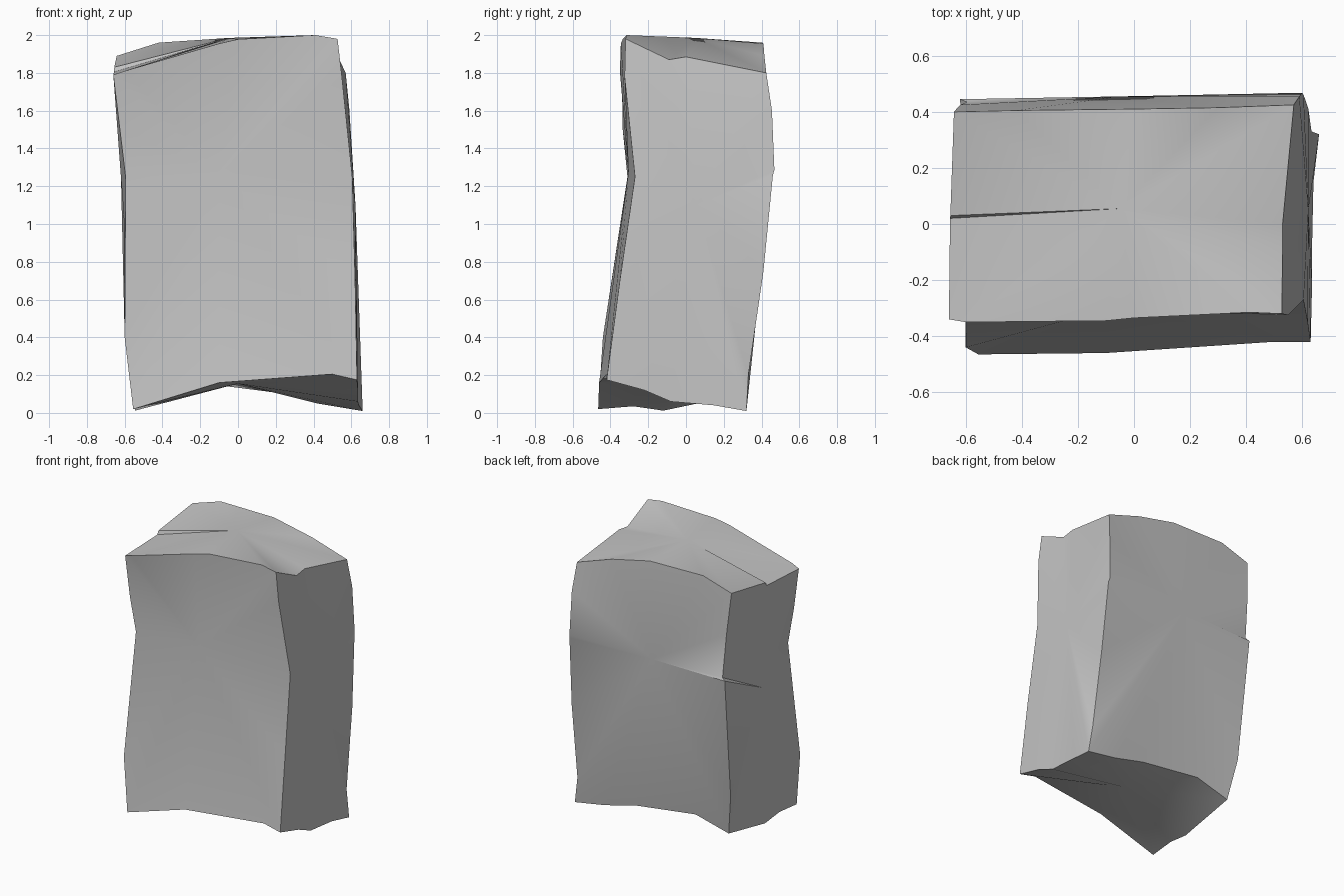
import bpy
import bmesh
import math
from mathutils import Vector

default_cube = bpy.data.objects.get("Cube")
if default_cube:
    bpy.data.objects.remove(default_cube, do_unlink=True)


def make_material(name, colour):
    material = bpy.data.materials.new(name)
    material.use_nodes = True
    material.diffuse_color = colour
    material.node_tree.nodes["Principled BSDF"].inputs["Base Color"].default_value = colour
    return material


# Eight corners of the block: lower ring a-d, upper ring e-h,
# each ring running front right, front left, back left, back right
corners = {
    "a": (-.555, -.465, .02),
    "b": (.63, -.42, .175),
    "c": (.66, .32, .01),
    "d": (-.55, .3, .1),
    "e": (-.66, -.34, 1.79),
    "f": (.527, -.32, 1.98),
    "g": (.57, .425, 1.8),
    "h": (-.642, .4, 1.89),
}

# Chipped edges: points between two corners, in the order of the key
edges = {
    # lower rim
    "ab": [(-.1, -.46, .16), (.5, -.42, .205)],
    "bc": [(.635, -.22, .12), (.635, -.08, .06), (.64, .15, .04)],
    "cd": [(.42, .315, .05), (.18, .31, .11), (-.29, .305, .17)],
    "da": [(-.545, -.12, .012), (-.55, -.28, .035)],
    # upper rim
    "ef": [(-.6, -.35, 1.81), (-.1, -.345, 1.955), (0, -.335, 1.978), (.41, -.315, 2)],
    "fg": [(.53, -.09, 1.87), (.53, 0, 1.885)],
    "gh": [(.3, .415, 1.89), (0, .41, 1.955), (-.42, .405, 1.96)],
    "he": [(-.655, .03, 1.83), (-.656, .02, 1.805)],
    # upright edges, bent at the waist
    "ae": [(-.6, -.44, .4), (-.595, -.31, 1.25), (-.625, -.335, 1.5)],
    "bf": [(.62, -.35, .7), (.605, -.27, 1.25), (.55, -.325, 1.78)],
    "cg": [(.633, .33, .2), (.622, .41, .75), (.605, .46, 1.26), (.6, .468, 1.285), (.59, .455, 1.6)],
    "dh": [(-.6, .35, .4), (-.62, .445, 1.27), (-.595, .435, 1.285), (-.62, .425, 1.6)],
}

# Each side is a corner cycle and the hub its facets fan out from
sides = {
    "abfe": (-.1, -.305, 1.27),
    "bcgf": (.622, .05, 1.1),
    "cdhg": (-.05, .455, 1.28),
    "daeh": (-.605, 0, 1.05),
    "efgh": (-.05, .055, 1.985),
    "abcd": (0, -.08, .155),
}

mesh_builder = bmesh.new()
corner_verts = {k: mesh_builder.verts.new(p) for k, p in corners.items()}
edge_verts = {k: [mesh_builder.verts.new(p) for p in pts] for k, pts in edges.items()}


def walk(start, end):
    """Vertices from one corner up to, but not including, the next."""
    if start + end in edge_verts:
        between = edge_verts[start + end]
    else:
        between = edge_verts[end + start][::-1]
    return [corner_verts[start]] + between


# Fan every side out from its hub
for cycle, hub_position in sides.items():
    hub = mesh_builder.verts.new(Vector(hub_position))
    rim = []
    for start, end in zip(cycle, cycle[1:] + cycle[:1]):
        rim += walk(start, end)
    for first, second in zip(rim, rim[1:] + rim[:1]):
        mesh_builder.faces.new((hub, first, second))

bmesh.ops.recalc_face_normals(mesh_builder, faces=mesh_builder.faces)

# Keep the rims crisp where two sides meet
mesh = bpy.data.meshes.new("stone_block")
mesh_builder.to_mesh(mesh)
mesh_builder.free()
mesh.materials.append(make_material("stone grey", (.55, .55, .55, 1)))

stone_block = bpy.data.objects.new("stone_block", mesh)
bpy.context.collection.objects.link(stone_block)
bpy.ops.object.select_all(action="DESELECT")
stone_block.select_set(True)
bpy.context.view_layer.objects.active = stone_block
bpy.ops.object.shade_smooth_by_angle(angle=math.radians(35))
